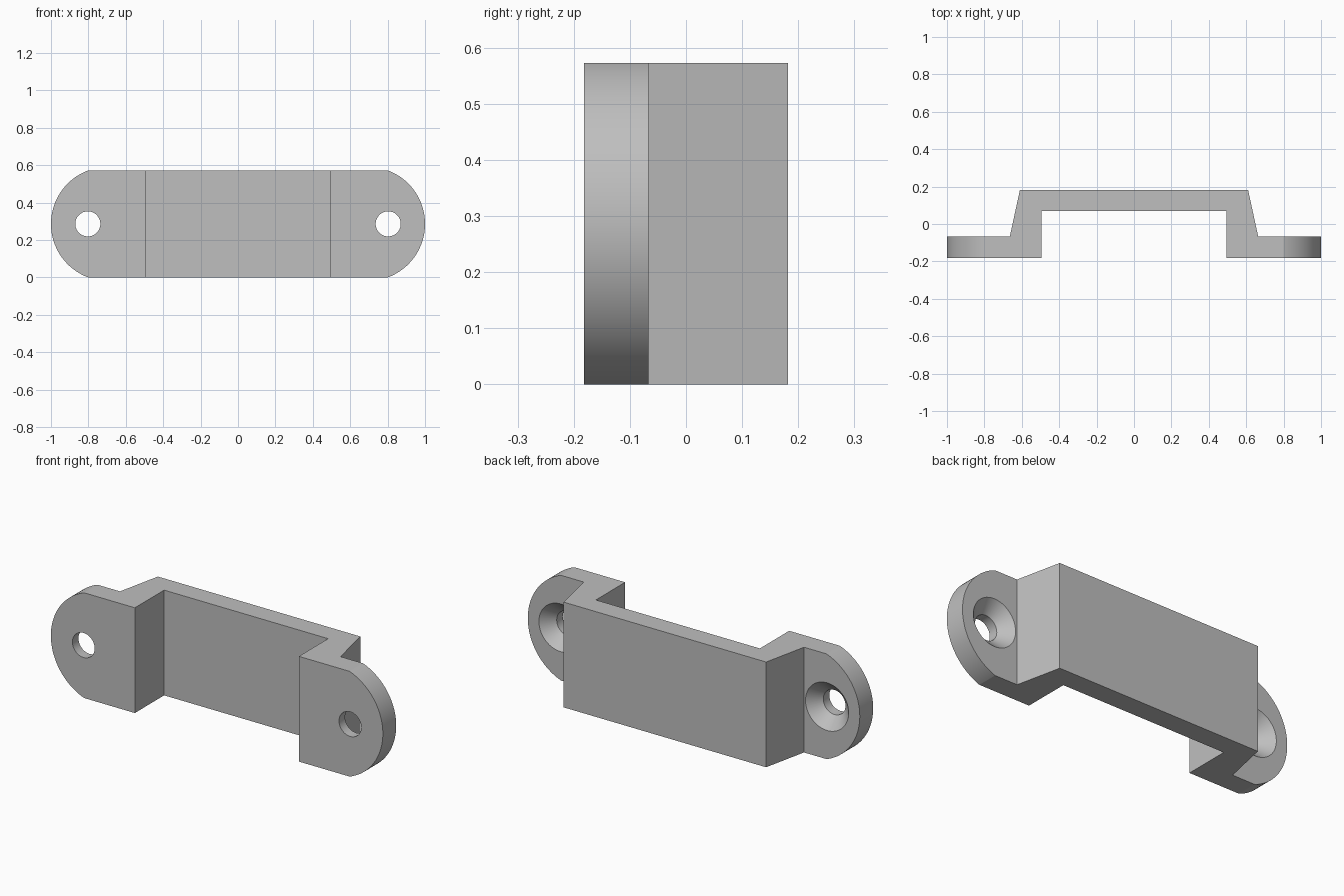
import bpy, bmesh, math
from mathutils import Matrix

if "Cube" in bpy.data.objects:
    bpy.data.objects.remove(bpy.data.objects["Cube"], do_unlink=True)

HEIGHT = 0.573
MID = HEIGHT / 2
FRONT, FLANGE_BACK, SPAN_FRONT, BACK = -0.182, -0.067, 0.07, 0.182
HOLE_X, HOLE_R, SINK_R = 0.803, 0.067, 0.13
END_R = 0.305

grey = bpy.data.materials.new("grey_metal")
grey.use_nodes = True
color = (0.52, 0.52, 0.52, 1)
grey.diffuse_color = color
grey.node_tree.nodes["Principled BSDF"].inputs["Base Color"].default_value = color


def prism(name, points, vector):
    """Extrude a closed outline along a vector."""
    bm = bmesh.new()
    face = bm.faces.new([bm.verts.new(p) for p in points])
    out = bmesh.ops.extrude_face_region(bm, geom=[face])
    verts = [v for v in out["geom"] if isinstance(v, bmesh.types.BMVert)]
    bmesh.ops.translate(bm, verts=verts, vec=vector)
    return finish(name, bm)


def finish(name, bm):
    bmesh.ops.recalc_face_normals(bm, faces=bm.faces)
    mesh = bpy.data.meshes.new(name)
    bm.to_mesh(mesh)
    bm.free()
    mesh.materials.append(grey)
    obj = bpy.data.objects.new(name, mesh)
    bpy.context.collection.objects.link(obj)
    return obj


def screw_hole(name, x):
    """Straight bore widening into a countersink at the back."""
    profile = [(0, FRONT - 0.1), (HOLE_R, FRONT - 0.1),
               (HOLE_R, FLANGE_BACK - (SINK_R - HOLE_R)),
               (SINK_R, FLANGE_BACK), (SINK_R, FLANGE_BACK + 0.05),
               (0, FLANGE_BACK + 0.05)]
    bm = bmesh.new()
    verts = [bm.verts.new((x + r, y, MID)) for r, y in profile]
    edges = [bm.edges.new(pair) for pair in zip(verts, verts[1:])]
    bmesh.ops.spin(bm, geom=verts + edges, cent=(x, 0, MID), axis=(0, 1, 0),
                   angle=math.tau, steps=48)
    bmesh.ops.remove_doubles(bm, verts=bm.verts, dist=1e-5)
    return finish(name, bm)


def cut(obj, cutter, operation):
    cutter.hide_render = True
    mod = obj.modifiers.new(cutter.name, "BOOLEAN")
    mod.object, mod.operation, mod.solver = cutter, operation, "EXACT"
    bpy.ops.object.modifier_apply(modifier=mod.name)
    bpy.data.objects.remove(cutter, do_unlink=True)


# Stepped strap section, mirrored and extruded upward
half = [(0.494, SPAN_FRONT), (0.494, FRONT), (1.05, FRONT),
        (1.05, FLANGE_BACK), (0.664, FLANGE_BACK), (0.61, BACK)]
section = half + [(-x, y) for x, y in reversed(half)]
bracket = prism("bracket", [(x, y, 0) for x, y in section], (0, 0, HEIGHT))
bpy.context.view_layer.objects.active = bracket
bracket.select_set(True)

# Rounded ends
angles = [math.radians(-75 + 150 * i / 48) for i in range(49)]
arc = [(1 - END_R + END_R * math.cos(a), END_R * math.sin(a)) for a in angles]
outline = arc + [(-x, -z) for x, z in arc]
cut(bracket, prism("end_rounding", [(x, -0.4, MID + z) for x, z in outline],
                   (0, 0.8, 0)), "INTERSECT")

# Countersunk screw holes
for side, sign in (("left", 1), ("right", -1)):
    cut(bracket, screw_hole(side + "_screw_hole", sign * HOLE_X), "DIFFERENCE")

bpy.ops.object.shade_smooth_by_angle(angle=math.radians(15))
